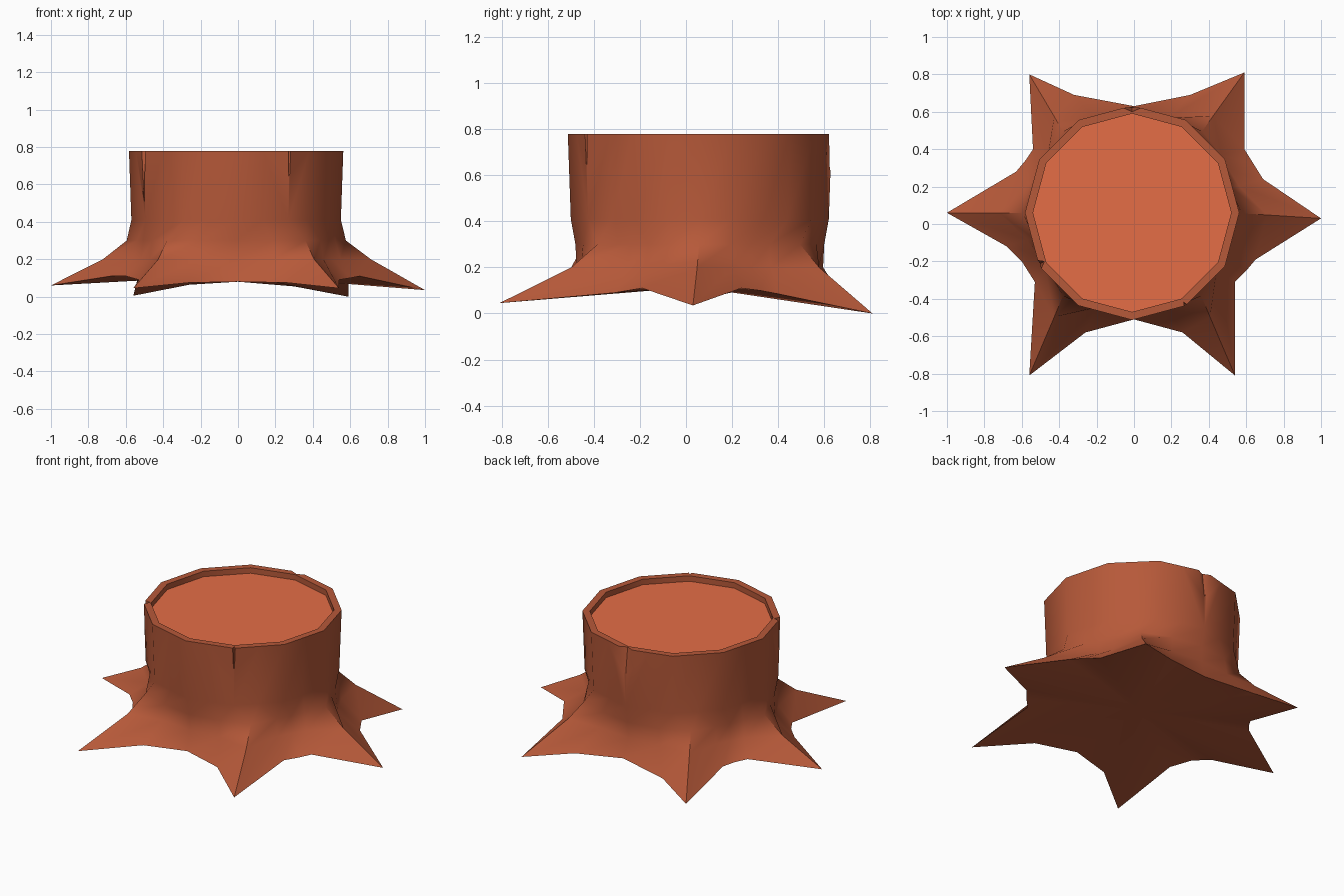
import bpy, bmesh, math
from mathutils import Vector

if "Cube" in bpy.data.objects:
    bpy.data.objects.remove(bpy.data.objects["Cube"])

CX, CY = -0.01, 0.06          # trunk axis
N = 24                        # 12-sided trunk, plus edge midpoints


def material(name, color):
    m = bpy.data.materials.new(name)
    m.diffuse_color = (*color, 1)
    m.use_nodes = True
    m.node_tree.nodes["Principled BSDF"].inputs["Base Color"].default_value = m.diffuse_color
    return m


bark = material("bark", (0.47, 0.10, 0.041))
cut_wood = material("cut_wood", (0.78, 0.155, 0.062))

# Root outline on the ground, counter-clockwise from the right-hand tip
outline = [
    (1.0, 0.03, 0.035), (0.69, 0.24, 0.11), (0.64, 0.32, 0.10), (0.59, 0.40, 0.085),
    (0.59, 0.81, 0.0), (0.30, 0.69, 0.055), (0.0, 0.63, 0.08), (-0.32, 0.69, 0.06),
    (-0.56, 0.80, 0.005), (-0.54, 0.40, 0.085), (-0.58, 0.34, 0.10), (-0.63, 0.28, 0.11),
    (-1.0, 0.06, 0.06), (-0.68, -0.12, 0.11), (-0.60, -0.20, 0.11), (-0.53, -0.31, 0.09),
    (-0.56, -0.81, 0.045), (-0.26, -0.58, 0.075), (0.0, -0.51, 0.08), (0.26, -0.58, 0.075),
    (0.54, -0.81, 0.045), (0.54, -0.31, 0.09), (0.60, -0.25, 0.10), (0.65, -0.19, 0.11),
]


def trunk_ring(r, z):
    pts = []
    for i in range(N):
        a = 2 * math.pi * i / N
        k = r * (math.cos(math.pi / 12) if i % 2 else 1)
        pts.append(Vector((CX + k * math.cos(a), CY + k * math.sin(a), z)))
    return pts


# Angles of the root ridges and hollows in one quarter of the stump
QUARTER = [0, 14, 24, 34, 49, 69, 90]


def root_ring(r, z, weights):
    # trunk ring pulled towards the root outline, most along the ridges
    pts = []
    for i in range(N):
        k = min(i % 12, 12 - i % 12)
        a = math.radians(QUARTER[k])
        sx = 1 if i < 6 or i > 18 else -1
        sy = 1 if i <= 12 else -1
        p = Vector((CX + sx * r * math.cos(a), CY + sy * r * math.sin(a), z))
        q = Vector((outline[i][0], outline[i][1], z))
        pts.append(p.lerp(q, weights[k]))
    return pts


# Stump body: roots, trunk, raised bark rim and sunken cut face
rings = [
    [Vector(p) for p in outline],
    root_ring(0.535, 0.20, [0.39, 0.28, 0.20, 0.22, 0.33, 0.12, 0.0]),
    root_ring(0.54, 0.30, [0.10, 0.05, 0.03, 0.04, 0.08, 0.02, 0.0]),
    trunk_ring(0.56, 0.41),
    trunk_ring(0.573, 0.78),
    trunk_ring(0.53, 0.78),
    trunk_ring(0.53, 0.745),
]
bm = bmesh.new()
loops = [[bm.verts.new(p) for p in ring] for ring in rings]
for lo, hi in zip(loops, loops[1:]):
    for i in range(N):
        j = (i + 1) % N
        bm.faces.new((lo[i], lo[j], hi[j], hi[i]))
bm.faces.new(loops[-1]).material_index = 1
base = bm.verts.new((0, 0.04, 0.115))
for i in range(N):
    bm.faces.new((loops[0][(i + 1) % N], loops[0][i], base))
bmesh.ops.recalc_face_normals(bm, faces=bm.faces)
mesh = bpy.data.meshes.new("tree_stump")
bm.to_mesh(mesh)
bm.free()
mesh.materials.append(bark)
mesh.materials.append(cut_wood)
stump = bpy.data.objects.new("tree_stump", mesh)
bpy.context.collection.objects.link(stump)
bpy.context.view_layer.objects.active = stump
stump.select_set(True)


# Wedge-shaped cracks in the bark rim
def crack(angle, half_width, depth, z_low):
    a = math.radians(angle)
    out = Vector((math.cos(a), math.sin(a), 0))
    side = Vector((-out.y, out.x, 0))
    c = Vector((CX, CY, 0))
    top = Vector((0, 0, 0.80))
    pts = [c + out * 0.60 + side * half_width + top,
           c + out * 0.60 - side * half_width + top,
           c + out * (0.57 - depth) + top,
           c + out * 0.562 + Vector((0, 0, z_low))]
    cm = bpy.data.meshes.new("crack_cutter")
    cm.from_pydata(pts, [], [(0, 2, 1), (0, 1, 3), (1, 2, 3), (2, 0, 3)])
    b = bmesh.new()
    b.from_mesh(cm)
    bmesh.ops.recalc_face_normals(b, faces=b.faces)
    b.to_mesh(cm)
    b.free()
    cutter = bpy.data.objects.new("crack_cutter", cm)
    cutter.hide_render = True
    bpy.context.collection.objects.link(cutter)
    mod = stump.modifiers.new("crack", 'BOOLEAN')
    mod.operation = 'DIFFERENCE'
    mod.solver = 'EXACT'
    mod.object = cutter
    bpy.ops.object.modifier_apply(modifier=mod.name)
    bpy.data.objects.remove(cutter)


crack(90, 0.14, 0.032, 0.60)
crack(209, 0.05, 0.035, 0.50)
crack(-60, 0.02, 0.02, 0.62)

bpy.ops.object.shade_smooth_by_angle(angle=math.radians(45))
